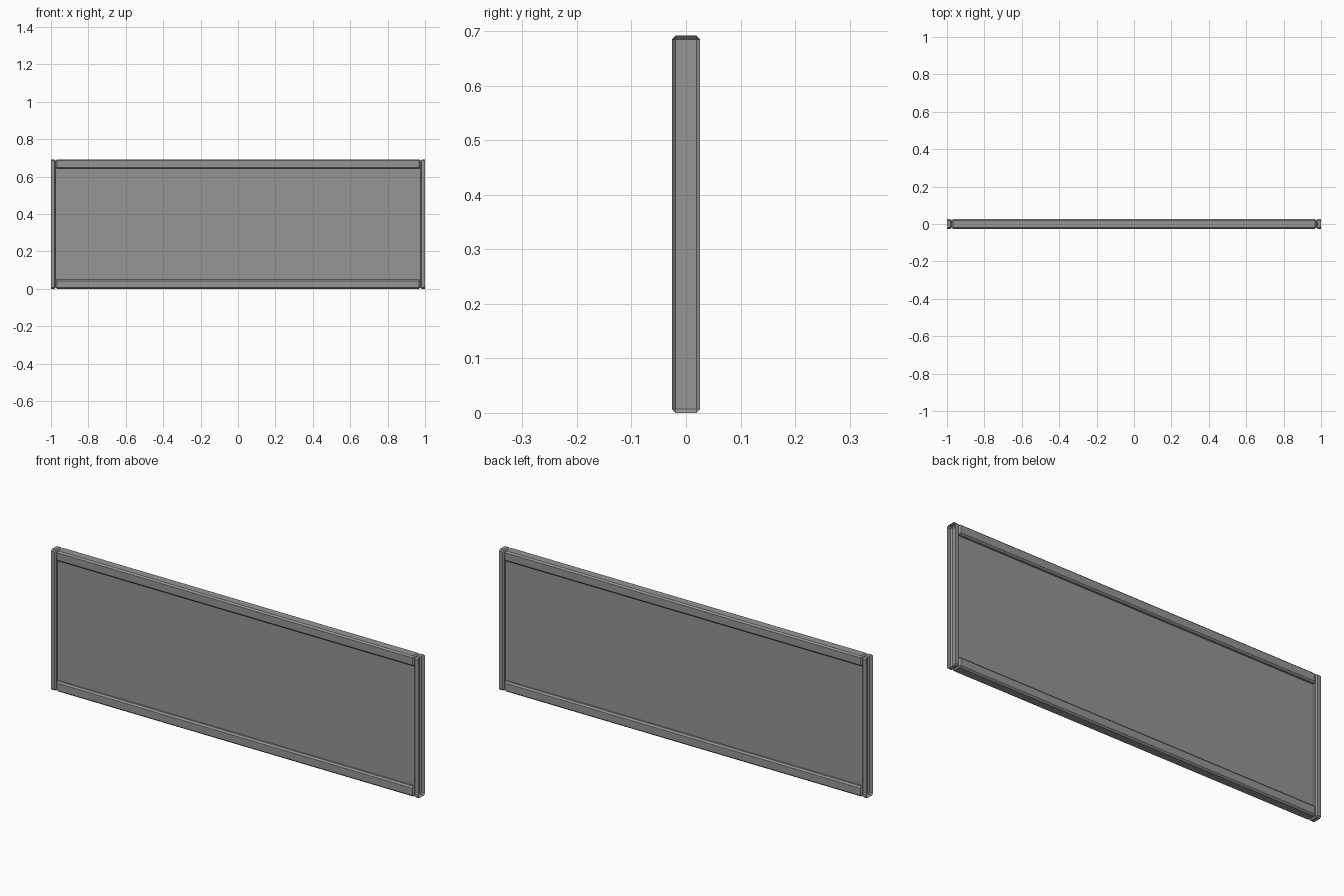
import bpy, bmesh

if "Cube" in bpy.data.objects:
    bpy.data.objects.remove(bpy.data.objects["Cube"])

H, T, BEV = 0.692, 0.052, 0.007   # height, frame thickness, edge chamfer
INNER = 0.975                     # where posts meet the rails

# Dark grey metal
dark = bpy.data.materials.new("dark_grey")
dark.diffuse_color = (0.3, 0.3, 0.3, 1)
dark.use_nodes = True
dark.node_tree.nodes["Principled BSDF"].inputs["Base Color"].default_value = dark.diffuse_color


def part(name, size, center, bevel=BEV, cut_x=None):
    """Chamfered box; optionally sliced open at the module end."""
    bm = bmesh.new()
    bmesh.ops.create_cube(bm, size=1.0)
    bmesh.ops.scale(bm, vec=size, verts=bm.verts)
    bmesh.ops.translate(bm, vec=center, verts=bm.verts)
    if bevel:
        bmesh.ops.bevel(bm, geom=list(bm.edges), offset=bevel, segments=1,
                        profile=0.5, affect='EDGES', clamp_overlap=True)
    if cut_x is not None:
        bmesh.ops.bisect_plane(bm, geom=bm.verts[:] + bm.edges[:] + bm.faces[:],
                               plane_co=(cut_x, 0, 0), plane_no=(cut_x, 0, 0),
                               clear_outer=True)
    mesh = bpy.data.meshes.new(name)
    bm.to_mesh(mesh)
    bm.free()
    mesh.materials.append(dark)
    ob = bpy.data.objects.new(name, mesh)
    bpy.context.collection.objects.link(ob)
    return ob


# Half posts, open on the outer side so modules can join
for side, label in ((-1, "left_post"), (1, "right_post")):
    part(label, (0.05, T, H), (side, 0, H / 2), cut_x=side)

# Top and bottom rails
for z, label in ((0.025, "bottom_rail"), (H - 0.025, "top_rail")):
    part(label, (INNER * 2, T, 0.05), (0, 0, z))

# Thin recessed infill panel
part("infill_panel", (INNER * 2, 0.02, H - 0.08), (0, 0, H / 2), bevel=0)
